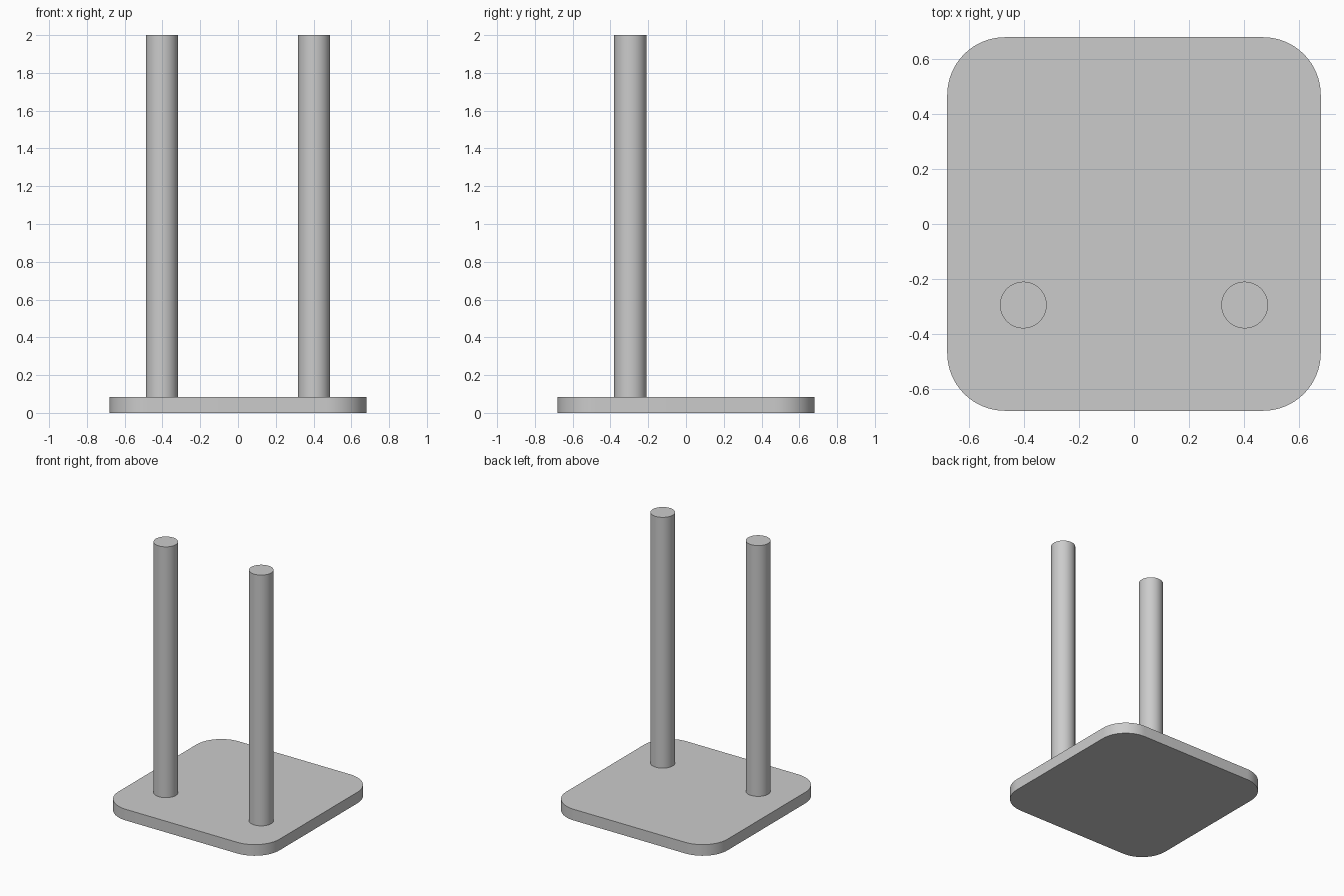
import bpy
import bmesh
from math import cos, sin, pi, radians

cube = bpy.data.objects.get("Cube")
if cube:
    bpy.data.objects.remove(cube, do_unlink=True)

HALF, CORNER, THICK = 0.68, 0.21, 0.085
POST_R, POST_X, POST_Y, TOP = 0.085, 0.403, -0.295, 2.0

grey = bpy.data.materials.new("light_grey")
grey.use_nodes = True
colour = (0.6, 0.6, 0.6, 1)
grey.diffuse_color = colour
grey.node_tree.nodes["Principled BSDF"].inputs["Base Color"].default_value = colour


def finish(obj):
    obj.data.materials.append(grey)
    bpy.ops.object.select_all(action="DESELECT")
    obj.select_set(True)
    bpy.context.view_layer.objects.active = obj
    bpy.ops.object.shade_smooth_by_angle(angle=radians(30))


# Base plate: rounded square outline, extruded upwards
steps = 16
bm = bmesh.new()
outline = []
inner = HALF - CORNER
for i, (sx, sy) in enumerate([(1, 1), (-1, 1), (-1, -1), (1, -1)]):
    for k in range(steps + 1):
        a = (i + k / steps) * pi / 2
        outline.append(bm.verts.new((sx * inner + CORNER * cos(a),
                                     sy * inner + CORNER * sin(a), 0)))
face = bm.faces.new(outline)
top = bmesh.ops.extrude_face_region(bm, geom=[face])["geom"]
bmesh.ops.translate(bm, vec=(0, 0, THICK),
                    verts=[v for v in top if isinstance(v, bmesh.types.BMVert)])
bmesh.ops.recalc_face_normals(bm, faces=bm.faces)
mesh = bpy.data.meshes.new("base_plate")
bm.to_mesh(mesh)
bm.free()
plate = bpy.data.objects.new("base_plate", mesh)
bpy.context.collection.objects.link(plate)
finish(plate)

# Two upright posts standing on the plate
for name, side in (("left_post", 1), ("right_post", -1)):
    bpy.ops.mesh.primitive_cylinder_add(
        vertices=64, radius=POST_R, depth=TOP - THICK,
        location=(side * POST_X, POST_Y, (TOP + THICK) / 2))
    post = bpy.context.object
    post.name = name
    finish(post)
